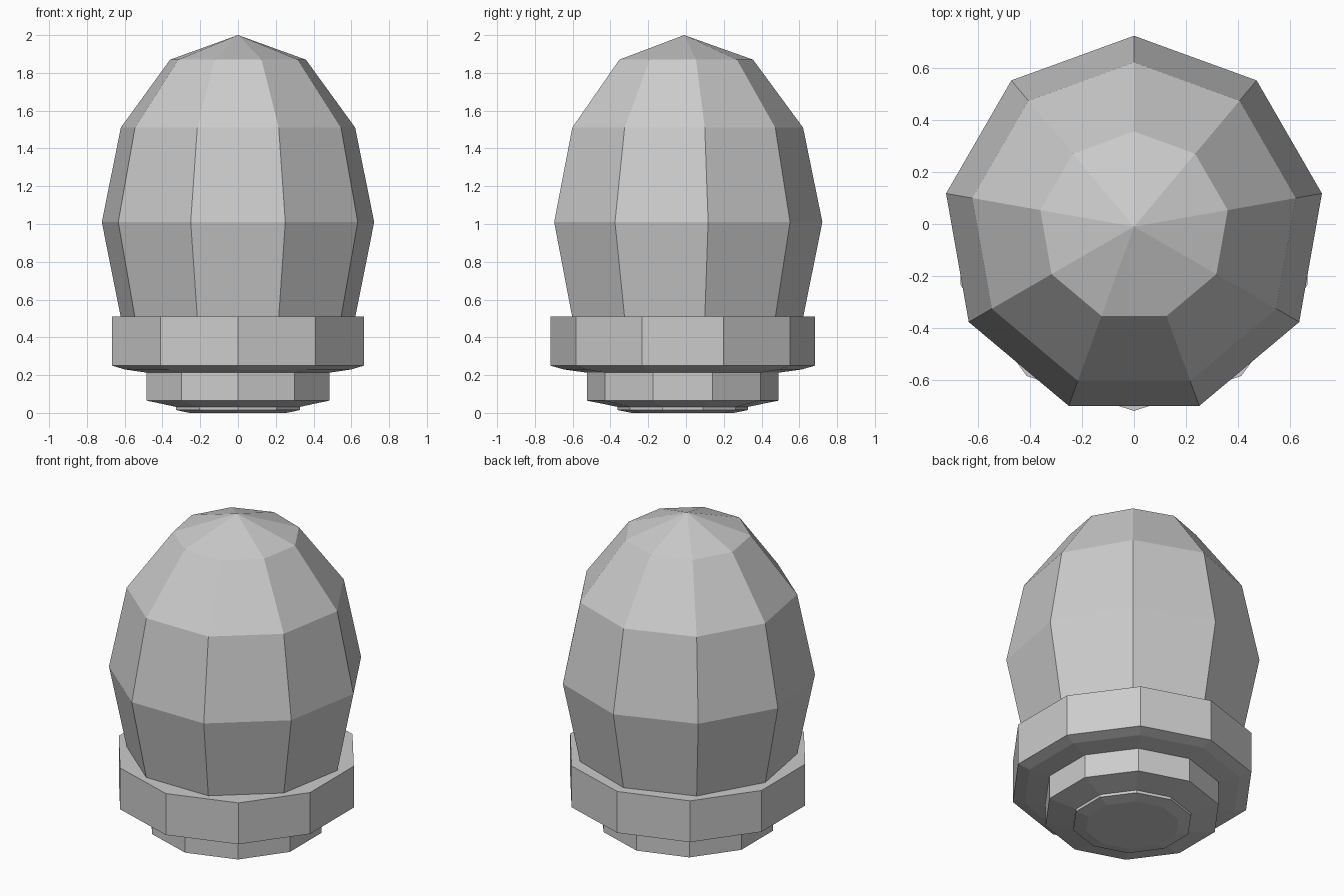
import bpy, bmesh, math

cube = bpy.data.objects.get("Cube")
if cube:
    bpy.data.objects.remove(cube, do_unlink=True)

grey = bpy.data.materials.new("plain grey")
grey.use_nodes = True
colour = (0.6, 0.6, 0.6, 1)
grey.diffuse_color = colour
grey.node_tree.nodes["Principled BSDF"].inputs["Base Color"].default_value = colour


def lathe(name, sides, start, centre_y, profile):
    """Flat-sided turned part; profile runs bottom to top as (radius, z)."""
    bm = bmesh.new()
    rings = []
    for r, z in profile:
        if r == 0:
            rings.append([bm.verts.new((0, centre_y, z))] * sides)
            continue
        angles = [start + math.tau * i / sides for i in range(sides)]
        rings.append([bm.verts.new((r * math.cos(a), centre_y + r * math.sin(a), z))
                      for a in angles])
    bm.faces.new(rings[0][::-1])
    if profile[-1][0] > 0:
        bm.faces.new(rings[-1])
    for low, high in zip(rings, rings[1:]):
        for i in range(sides):
            j = (i + 1) % sides
            corners = [low[i], low[j], high[j], high[i]]
            bm.faces.new(list(dict.fromkeys(corners)))
    bmesh.ops.recalc_face_normals(bm, faces=bm.faces)
    mesh = bpy.data.meshes.new(name)
    bm.to_mesh(mesh)
    bm.free()
    mesh.materials.append(grey)
    obj = bpy.data.objects.new(name, mesh)
    bpy.context.collection.objects.link(obj)
    return obj


# Nine-sided bulb with a corner at the back
lathe("bulb", 9, math.pi / 2, -0.01,
      [(0.63, 0.505), (0.732, 1.01), (0.63, 1.51), (0.365, 1.87), (0, 2.0)])

# Ten-sided stepped base: contact foot, neck and wide collar
lathe("base", 10, -math.pi / 2, -0.017,
      [(0.27, 0), (0.345, 0.015), (0.345, 0.032), (0.508, 0.065), (0.508, 0.213),
       (0.63, 0.23), (0.7, 0.25), (0.7, 0.51)])
